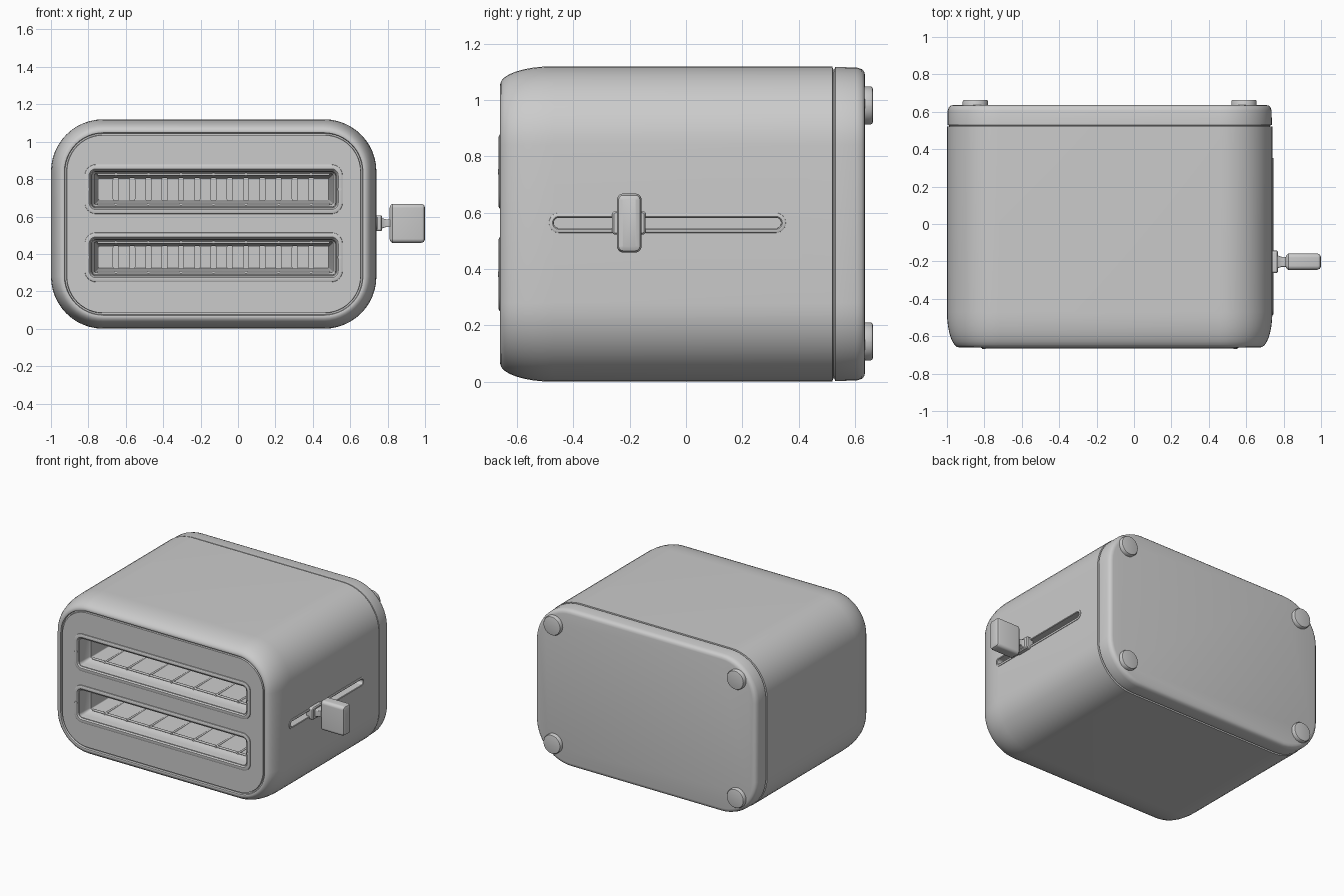
import bpy
import bmesh
import math

cube = bpy.data.objects.get("Cube")
if cube:
    bpy.data.objects.remove(cube, do_unlink=True)

grey = bpy.data.materials.new("light_grey")
grey.use_nodes = True
COLOUR = (0.6, 0.6, 0.6, 1)
grey.diffuse_color = COLOUR
grey.node_tree.nodes["Principled BSDF"].inputs["Base Color"].default_value = COLOUR


def front(u, v, d):
    return (u, d, v)


def side(u, v, d):
    return (d, u, v)


def rounded(w, h, r, steps):
    """Outline of a rounded rectangle centred on the origin."""
    pts = []
    for k, (sx, sy) in enumerate([(1, 1), (-1, 1), (-1, -1), (1, -1)]):
        for i in range(steps + 1):
            a = math.pi / 2 * (k + i / steps)
            pts.append((sx * (w / 2 - r) + r * math.cos(a),
                        sy * (h / 2 - r) + r * math.sin(a)))
    return pts


def loft(name, box, r, profile, place=front, steps=8, closed=False):
    """Sweep a profile of (depth, inset) pairs round a box (u0, u1, v0, v1)."""
    u0, u1, v0, v1 = box
    bm = bmesh.new()
    rings = []
    for d, inset in profile:
        outline = rounded(u1 - u0 - 2 * inset, v1 - v0 - 2 * inset,
                          max(r - inset, 0.004), steps)
        rings.append([bm.verts.new(place((u0 + u1) / 2 + a, (v0 + v1) / 2 + b, d))
                      for a, b in outline])
    pairs = list(zip(rings, rings[1:]))
    if closed:
        pairs.append((rings[-1], rings[0]))
    else:
        bm.faces.new(rings[0])
        bm.faces.new(rings[-1])
    for a, b in pairs:
        for i in range(len(a)):
            j = (i + 1) % len(a)
            bm.faces.new((a[i], a[j], b[j], b[i]))
    bmesh.ops.recalc_face_normals(bm, faces=bm.faces)
    mesh = bpy.data.meshes.new(name)
    bm.to_mesh(mesh)
    bm.free()
    mesh.materials.append(grey)
    ob = bpy.data.objects.new(name, mesh)
    bpy.context.collection.objects.link(ob)
    return ob


def select(ob):
    bpy.ops.object.select_all(action='DESELECT')
    ob.select_set(True)
    bpy.context.view_layer.objects.active = ob


def smooth(ob):
    select(ob)
    bpy.ops.object.shade_smooth_by_angle(angle=math.radians(35))
    return ob


def cut(ob, cutter):
    mod = ob.modifiers.new("cut", 'BOOLEAN')
    mod.operation = 'DIFFERENCE'
    mod.solver = 'EXACT'
    mod.object = cutter
    select(ob)
    bpy.ops.object.modifier_apply(modifier=mod.name)
    bpy.data.objects.remove(cutter, do_unlink=True)


def rod(name, box, d0, d1, r=0.006, place=front):
    return smooth(loft(name, box, r, [(d0, 0), (d1, 0)], place, steps=3))


# Body shell: flat panel, thin groove, rounded front edge, straight walls
BODY = (-1.0, 0.74, 0.0, 1.12)
profile = [(-0.656, 0.085), (-0.645, 0.083), (-0.645, 0.075), (-0.658, 0.072)]
for i in range(9):
    t = math.pi / 2 * (1 - i / 8)
    profile.append((-0.47 - 0.19 * math.sin(t), 0.065 * (1 - math.cos(t))))
profile += [(0.52, 0), (0.522, 0.012)]
body = loft("body", BODY, 0.28, profile, steps=12)

# Base cap on the back
smooth(loft("base", BODY, 0.28, [(0.515, 0.012), (0.526, 0.012), (0.53, 0.003),
                                 (0.605, 0.004), (0.624, 0.01), (0.633, 0.02),
                                 (0.636, 0.034)], steps=12))

# Bread slots
FLOOR = 0.35
for label, z in (("upper", 0.746), ("lower", 0.382)):
    box = (-0.82, 0.56, z - 0.133, z + 0.133)
    cut(body, loft("well_cutter", box, 0.06, [(-0.7, 0.032), (-0.62, 0.04),
                                              (-0.56, 0.044), (-0.55, 0.052),
                                              (FLOOR, 0.075)]))
    smooth(loft(label + "_slot_rim", box, 0.06,
                [(-0.65, 0), (-0.662, 0.002), (-0.665, 0.008), (-0.664, 0.024),
                 (-0.655, 0.033), (-0.62, 0.04), (-0.62, 0.02)], closed=True))
    # Vents in the slot floor and wire guards along the slot
    for i in range(13):
        x = -0.653 + 0.087 * i
        cut(body, loft("vent_cutter", (x - 0.014, x + 0.014, z - 0.065, z + 0.065),
                       0.0135, [(FLOOR - 0.05, 0), (FLOOR + 0.05, 0)], steps=4))
        if i % 2 == 0:
            for s in (-1, 1):
                c = z + s * 0.08
                rod(label + "_guard_wire", (x - 0.007, x + 0.007, c - 0.007, c + 0.007),
                    -0.56, FLOOR)
    for s in (-1, 1):
        c = z + s * 0.08
        for d in (-0.55, 0.1):
            rod(label + "_cross_wire", (d - 0.007, d + 0.007, c - 0.007, c + 0.007),
                -0.75, 0.49, place=side)
    # Small end screws
    for x in (-0.803, 0.543):
        rod(label + "_rim_screw", (x - 0.01, x + 0.01, z - 0.01, z + 0.01),
            -0.667, -0.65, 0.0095)

# Lever track on the left wall
TRACK = (-0.487, 0.355, 0.528, 0.6)
cut(body, loft("track_cutter", TRACK, 0.035, [(0.69, 0.016), (0.8, 0.016)], side))
smooth(loft("track_rim", TRACK, 0.0355, [(0.73, 0), (0.743, 0.001), (0.745, 0.004),
                                         (0.745, 0.013), (0.742, 0.017),
                                         (0.71, 0.018), (0.71, 0.008)], side, closed=True))
smooth(body)

# Lever: collar, neck and knob
smooth(loft("lever_collar", (-0.262, -0.143, 0.522, 0.606), 0.012,
            [(0.72, 0), (0.764, 0), (0.77, 0.006)], side))
smooth(loft("lever_neck", (-0.242, -0.163, 0.53, 0.598), 0.015,
            [(0.76, 0), (0.775, 0.008), (0.79, 0.013), (0.83, 0.013)], side))
smooth(loft("lever_knob", (-0.245, -0.158, 0.459, 0.668), 0.022,
            [(0.811, 0.02), (0.815, 0.008), (0.825, 0), (0.98, 0),
             (0.994, 0.006), (1.0, 0.02)], side))

# Feet
for x in (-0.848, 0.588):
    for z in (0.143, 0.981):
        smooth(loft("foot", (x - 0.068, x + 0.068, z - 0.068, z + 0.068), 0.0675,
                    [(0.625, 0), (0.655, 0), (0.662, 0.004), (0.664, 0.012)]))
